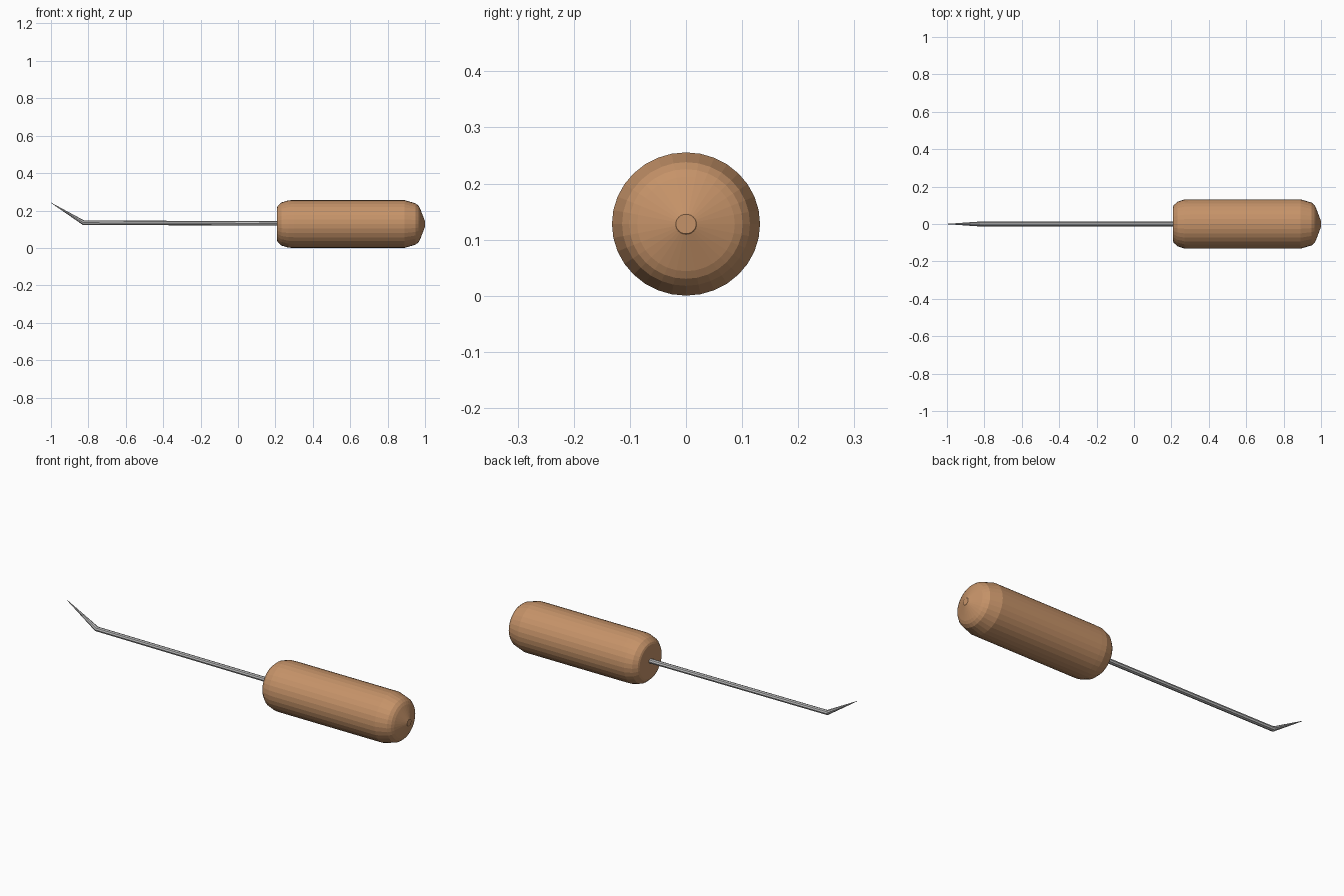
import bpy, bmesh, math
from mathutils import Vector

if "Cube" in bpy.data.objects:
    bpy.data.objects.remove(bpy.data.objects["Cube"])


def material(name, rgb):
    m = bpy.data.materials.new(name)
    m.diffuse_color = (*rgb, 1)
    m.use_nodes = True
    m.node_tree.nodes["Principled BSDF"].inputs["Base Color"].default_value = m.diffuse_color
    return m


wood = material("warm wood", (0.56, 0.29, 0.14))
steel = material("grey steel", (0.50, 0.50, 0.50))


def loft(name, rings, sides, mat):
    """Skin closed rings: (x, z centre, y radius, z radius, x lean per unit of height)."""
    bm = bmesh.new()
    loops = []
    for x, zc, ry, rz, lean in rings:
        loop = []
        for i in range(sides):
            a = 2 * math.pi * i / sides
            h = rz * math.sin(a)
            loop.append(bm.verts.new(Vector((x + lean * h, ry * math.cos(a), zc + h))))
        loops.append(loop)
    for a, b in zip(loops, loops[1:]):
        for i in range(sides):
            j = (i + 1) % sides
            bm.faces.new((a[i], a[j], b[j], b[i]))
    bm.faces.new(loops[0])
    bm.faces.new(loops[-1])
    bmesh.ops.recalc_face_normals(bm, faces=bm.faces)
    mesh = bpy.data.meshes.new(name)
    bm.to_mesh(mesh)
    bm.free()
    mesh.materials.append(mat)
    obj = bpy.data.objects.new(name, mesh)
    bpy.context.collection.objects.link(obj)
    return obj


# Rounded wooden handle, turned about the x axis and slightly flattened
profile = [(0.208, 0.090), (0.212, 0.100), (0.232, 0.119), (0.270, 0.131),
           (0.300, 0.132), (0.890, 0.132), (0.950, 0.114), (0.965, 0.101),
           (0.973, 0.087), (0.998, 0.020), (1.0, 0.018)]
loft("handle", [(x, 0.128, r, r * 0.967, 0) for x, r in profile], 32, wood)

# Thin shaft, bent upward at the end and tapering to a point
loft("shaft_and_pick",
     [(0.26, 0.131, 0.013, 0.012, 0), (-0.826, 0.135, 0.013, 0.012, 0.27),
      (-0.999, 0.241, 0.001, 0.001, 0.4)], 8, steel)
